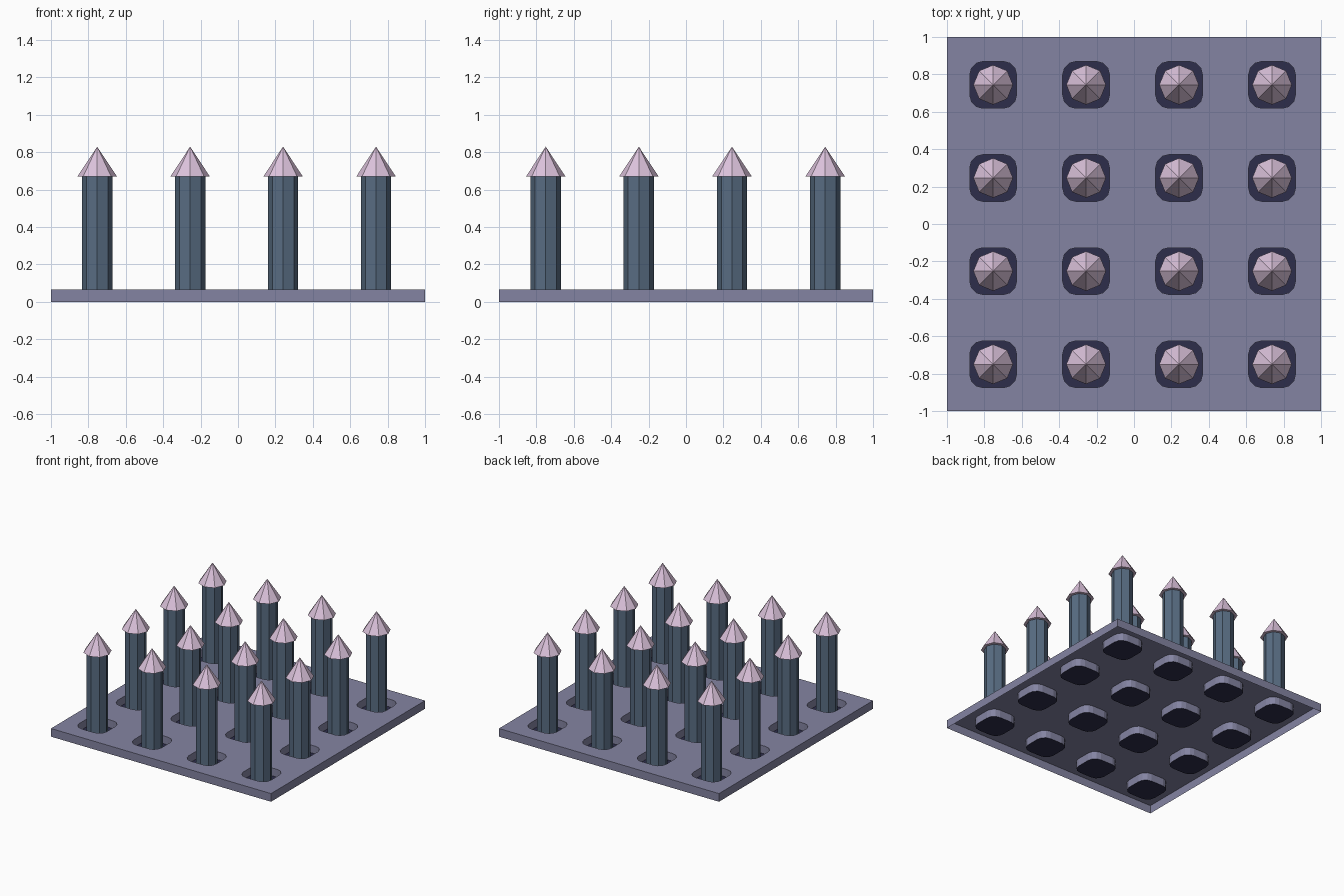
import bpy, bmesh, math

if "Cube" in bpy.data.objects:
    bpy.data.objects.remove(bpy.data.objects["Cube"])

XS = [-0.753 + 0.497 * i for i in range(4)]
YS = [-0.75 + 0.498 * i for i in range(4)]
TOP = 0.067


def material(name, rgb):
    m = bpy.data.materials.new(name)
    m.diffuse_color = [((c / 255 + 0.055) / 1.055) ** 2.4 for c in rgb] + [1]
    m.use_nodes = True
    m.node_tree.nodes["Principled BSDF"].inputs["Base Color"].default_value = m.diffuse_color
    return m


LAVENDER = material("lavender plate", (132, 132, 162))
NAVY = material("dark navy pit", (45, 45, 75))
STEEL = material("slate shaft", (88, 108, 130))
PINK = material("pale pink tip", (220, 195, 220))


def add_object(name, bm, mats):
    me = bpy.data.meshes.new(name)
    bm.to_mesh(me)
    bm.free()
    for m in mats:
        me.materials.append(m)
    ob = bpy.data.objects.new(name, me)
    bpy.context.collection.objects.link(ob)
    return ob


def rounded_square(cx, cy, half=0.125, r=0.07, seg=3):
    pts = []
    for q in range(4):
        mid = math.pi / 4 + q * math.pi / 2
        ox = math.copysign(half - r, math.cos(mid))
        oy = math.copysign(half - r, math.sin(mid))
        for s in range(seg + 1):
            a = q * math.pi / 2 + s * math.pi / 2 / seg
            pts.append((cx + ox + r * math.cos(a), cy + oy + r * math.sin(a)))
    return pts


# base plate: open-bottomed shell with sunken wells
bm = bmesh.new()
outline = [(-1, -1), (1, -1), (1, 1), (-1, 1)]
loops = [outline] + [rounded_square(x, y) for x in XS for y in YS]
rim_edges = []
for k, pts in enumerate(loops):
    low_z = 0.0 if k == 0 else 0.003
    hi = [bm.verts.new((x, y, TOP)) for x, y in pts]
    lo = [bm.verts.new((x, y, low_z)) for x, y in pts]
    n = len(pts)
    for i in range(n):
        j = (i + 1) % n
        quad = (lo[i], lo[j], hi[j], hi[i])
        bm.faces.new(quad if k == 0 else quad[::-1])
        rim_edges.append(bm.edges.get((hi[i], hi[j])))
    if k:
        bm.faces.new(lo).material_index = 1  # well floor
new = bmesh.ops.triangle_fill(bm, use_beauty=True, edges=rim_edges)
for f in new["geom"]:
    if isinstance(f, bmesh.types.BMFace):
        f.normal_update()
        if f.normal.z < 0:
            f.normal_flip()
add_object("base_plate", bm, [LAVENDER, NAVY])


def octagon_part(name, mat, x, y, r1, r2, z0, z1):
    bm = bmesh.new()
    bmesh.ops.create_cone(bm, cap_ends=True, segments=8, radius1=r1,
                          radius2=r2, depth=z1 - z0)
    ob = add_object(name, bm, [mat])
    ob.location = (x, y, (z0 + z1) / 2)


# spikes: octagonal shaft with pointed tip
for x in XS:
    for y in YS:
        octagon_part("spike_shaft", STEEL, x, y, 0.081, 0.081, 0.004, 0.67)
        octagon_part("spike_tip", PINK, x, y, 0.106, 0.0, 0.67, 0.83)
